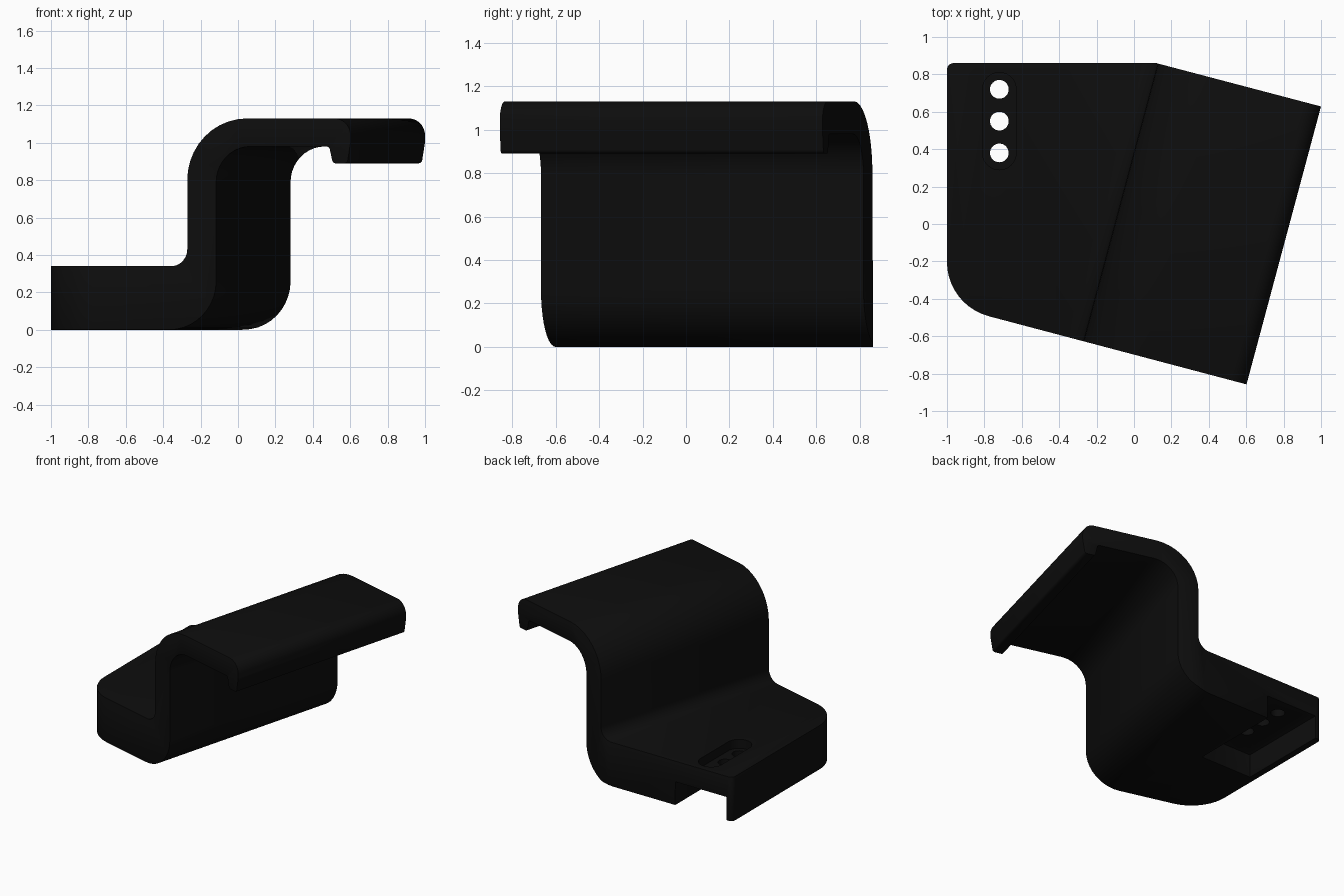
import bpy, math
from mathutils import Vector, Matrix

cube = bpy.data.objects.get("Cube")
if cube:
    bpy.data.objects.remove(cube, do_unlink=True)

ANGLE = math.radians(-15)   # the step runs at a slant to the back edge

black = bpy.data.materials.new("matte_black")
black.use_nodes = True
col = (0.004, 0.004, 0.004, 1)
black.diffuse_color = col
black.node_tree.nodes["Principled BSDF"].inputs["Base Color"].default_value = col
black.node_tree.nodes["Principled BSDF"].inputs["Roughness"].default_value = 0.7


def rounded(corners, seg=10):
    """Outline from (x, y, fillet radius) corners."""
    out = []
    n = len(corners)
    for i, (x, y, r) in enumerate(corners):
        p = Vector((x, y))
        if r == 0:
            out.append(p)
            continue
        a = (Vector(corners[i - 1][:2]) - p).normalized()
        b = (Vector(corners[(i + 1) % n][:2]) - p).normalized()
        half = a.angle(b) / 2
        centre = p + (a + b).normalized() * (r / math.sin(half))
        start = p + a * (r / math.tan(half)) - centre
        end = p + b * (r / math.tan(half)) - centre
        sweep = start.angle_signed(end)
        for k in range(seg + 1):
            out.append(centre + Matrix.Rotation(-sweep * k / seg, 2) @ start)
    return out


def prism(name, outline, low, high, place):
    """Extrude an outline; place maps (u, v, depth) to a position."""
    n = len(outline)
    verts = [place(p.x, p.y, d) for d in (low, high) for p in outline]
    faces = [tuple(range(n))[::-1], tuple(range(n, 2 * n))]
    faces += [(i, (i + 1) % n, n + (i + 1) % n, n + i) for i in range(n)]
    mesh = bpy.data.meshes.new(name)
    mesh.from_pydata(verts, [], faces)
    mesh.materials.append(black)
    ob = bpy.data.objects.new(name, mesh)
    bpy.context.collection.objects.link(ob)
    bpy.context.view_layer.objects.active = ob
    bpy.ops.object.select_all(action='DESELECT')
    ob.select_set(True)
    bpy.ops.object.mode_set(mode='EDIT')
    bpy.ops.mesh.select_all(action='SELECT')
    bpy.ops.mesh.normals_make_consistent(inside=False)
    bpy.ops.object.mode_set(mode='OBJECT')
    return ob


def apply(ob, mod):
    bpy.context.view_layer.objects.active = ob
    bpy.ops.object.modifier_apply(modifier=mod.name)


def cut(ob, tool, operation='DIFFERENCE'):
    tool.hide_render = True
    mod = ob.modifiers.new("cut", 'BOOLEAN')
    mod.operation, mod.solver, mod.object = operation, 'EXACT', tool
    apply(ob, mod)
    bpy.data.objects.remove(tool, do_unlink=True)


def slanted(s, z, t):
    v = Matrix.Rotation(ANGLE, 3, 'Z') @ Vector((s, t, 0))
    return (v.x, v.y, z)


def flat(x, y, z):
    return (x, y, z)


# Stepped cross-section: thick foot, upright web, shelf with a turned-down lip
section = rounded([
    (-1.6, 0, 0), (0.06, 0, 0.26), (0.06, 0.98, 0.19), (0.685, 0.98, 0.02),
    (0.705, 0.89, 0.02), (0.785, 0.89, 0.02), (0.803, 1.0, 0.03),
    (0.803, 1.13, 0.09), (-0.1, 1.13, 0.33), (-0.1, 0.34, 0.09), (-1.6, 0.34, 0)])
bracket = prism("stepped_bracket", section, -1.6, 1.6, slanted)

# Trim to the plan shape
plan = rounded([
    (-1, 0.86, 0.035), (0.12, 0.86, 0), (1.005, 0.627, 0.0),
    (1.2, 0.57, 0), (0.8, -0.909, 0), (0.6, -0.857, 0), (-1, -0.434, 0.3)])
cut(bracket, prism("plan_tool", plan, -0.5, 1.6, flat), 'INTERSECT')

# Pocket under the foot, open at the back
pocket = rounded([(-0.95, 1.0, 0), (-0.51, 1.0, 0), (-0.51, 0.14, 0), (-0.95, 0.14, 0)])
cut(bracket, prism("pocket_tool", pocket, -0.2, 0.18, flat))

# Softened edges
bevel = bracket.modifiers.new("soft_edges", 'BEVEL')
bevel.width, bevel.segments = 0.015, 2
bevel.limit_method, bevel.angle_limit = 'ANGLE', math.radians(40)
apply(bracket, bevel)

# Slot recess with three screw holes
slot = rounded([(-0.81, 0.81, 0.0899), (-0.63, 0.81, 0.0899),
                (-0.63, 0.29, 0.0899), (-0.81, 0.29, 0.0899)])
cut(bracket, prism("slot_tool", slot, 0.27, 0.6, flat))
for y in (0.72, 0.55, 0.38):
    ring = [Vector((-0.72 + 0.05 * math.cos(a * math.tau / 32),
                    y + 0.05 * math.sin(a * math.tau / 32))) for a in range(32)]
    cut(bracket, prism("hole_tool", ring, -0.3, 0.6, flat))

bpy.ops.object.select_all(action='DESELECT')
bracket.select_set(True)
bpy.context.view_layer.objects.active = bracket
bpy.ops.object.shade_smooth_by_angle(angle=math.radians(35))
